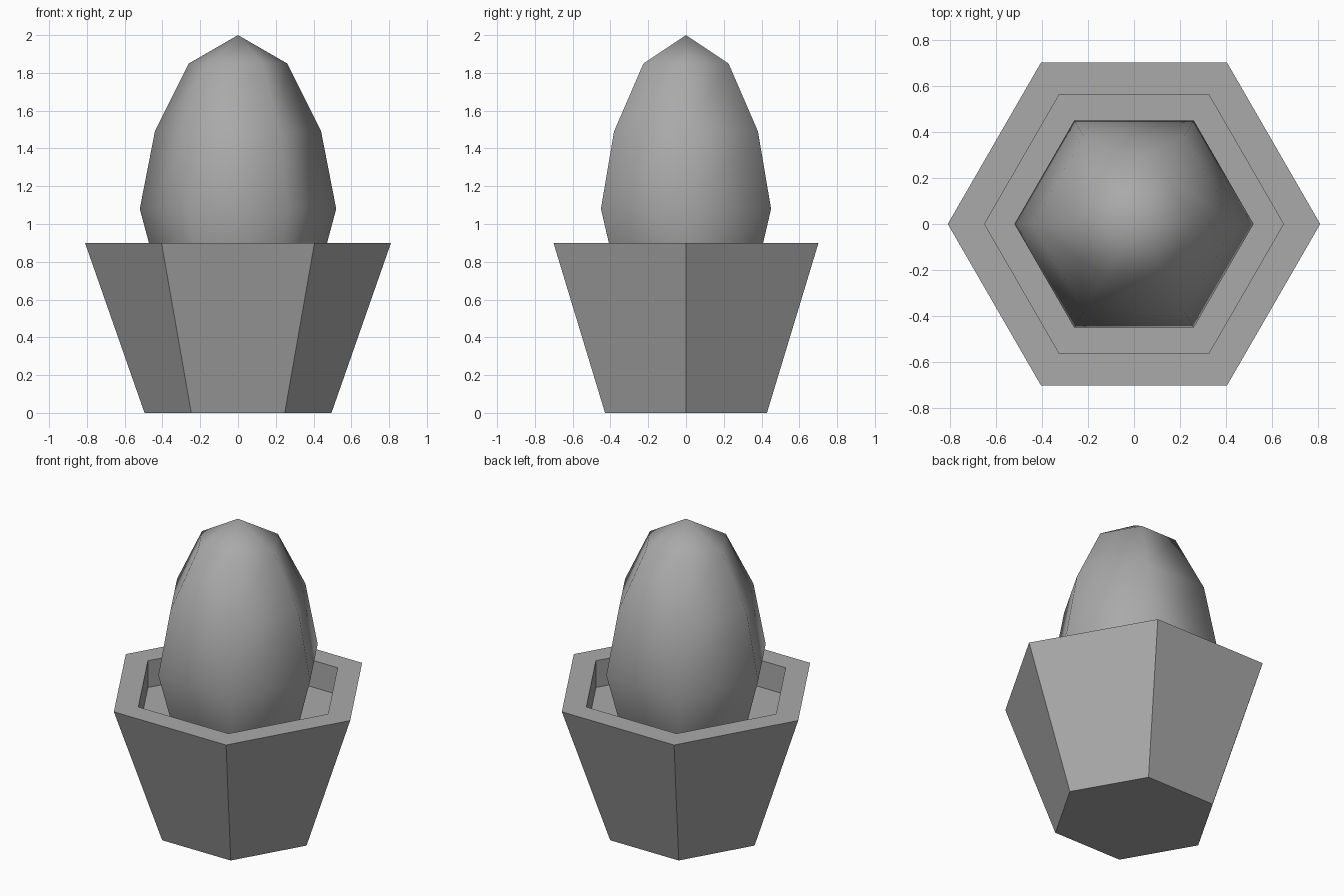
import bpy
import bmesh
from math import cos, sin, pi

SIDES = 6

cube = bpy.data.objects.get("Cube")
if cube:
    bpy.data.objects.remove(cube, do_unlink=True)

# Single grey material
grey = bpy.data.materials.new("plain_grey")
grey.use_nodes = True
colour = (0.4, 0.4, 0.4, 1.0)
grey.diffuse_color = colour
grey.node_tree.nodes["Principled BSDF"].inputs["Base Color"].default_value = colour


def lathe(name, profile, smooth):
    """Turn (radius, height) pairs into a closed six-sided solid."""
    bm = bmesh.new()
    rings = []
    for r, z in profile:
        count = SIDES if r > 0 else 1
        rings.append([bm.verts.new((r * cos(2 * pi * i / SIDES),
                                    r * sin(2 * pi * i / SIDES), z))
                      for i in range(count)])
    for a, b in zip(rings, rings[1:]):
        for i in range(SIDES):
            j = (i + 1) % SIDES
            if len(a) == 1:
                bm.faces.new((a[0], b[j], b[i]))
            elif len(b) == 1:
                bm.faces.new((a[i], a[j], b[0]))
            else:
                bm.faces.new((a[i], a[j], b[j], b[i]))
    # Cap open ends with a flat hexagon
    if len(rings[0]) > 1:
        bm.faces.new(rings[0][::-1])
    if len(rings[-1]) > 1:
        bm.faces.new(rings[-1])
    bmesh.ops.recalc_face_normals(bm, faces=bm.faces)
    for face in bm.faces:
        face.smooth = smooth
    mesh = bpy.data.meshes.new(name)
    bm.to_mesh(mesh)
    bm.free()
    mesh.materials.append(grey)
    obj = bpy.data.objects.new(name, mesh)
    bpy.context.collection.objects.link(obj)
    return obj


# Tapered pot with flat rim and recessed soil floor
lathe("pot", [(0.495, 0), (0.81, 0.9), (0.65, 0.9), (0.65, 0.725)], False)

# Egg-shaped plant body, sunk into the soil
lathe("plant_body", [(0, 0.32), (0.23, 0.42), (0.41, 0.67), (0.52, 1.08),
                     (0.44, 1.49), (0.26, 1.85), (0, 2)], True)
